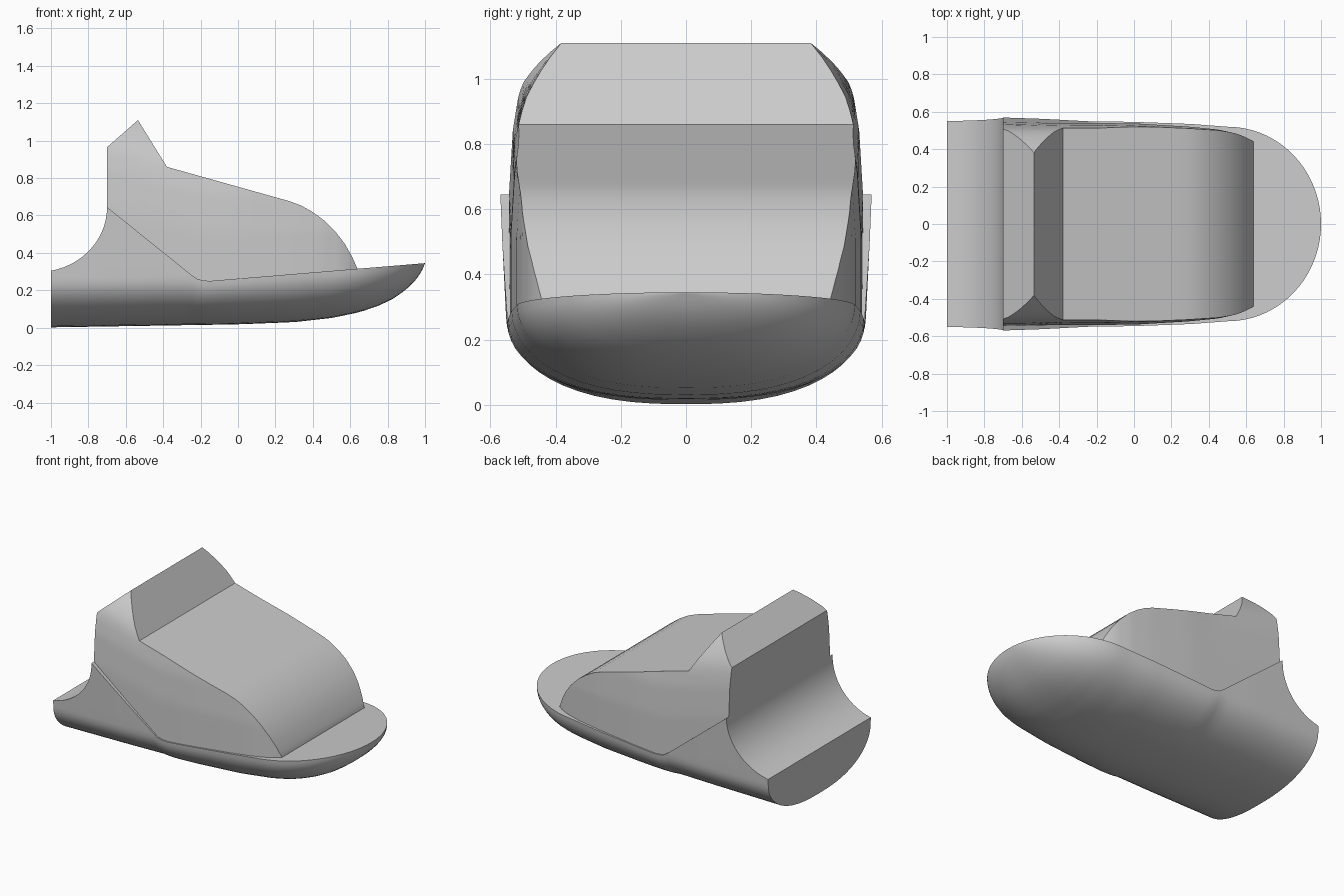
import bpy, bmesh, math

if "Cube" in bpy.data.objects:
    bpy.data.objects.remove(bpy.data.objects["Cube"])


def interp(table, x):
    """Linear lookup in a short list of (x, value) pairs."""
    if x <= table[0][0]:
        return table[0][1]
    for (x0, v0), (x1, v1) in zip(table, table[1:]):
        if x <= x1:
            return v0 + (v1 - v0) * (x - x0) / (x1 - x0)
    return table[-1][1]


def span(a, b, n):
    return [a + (b - a) * i / n for i in range(n)]


def loft(name, stations, half_section):
    """Skin mirrored half sections along x and cap both ends."""
    bm = bmesh.new()
    rings = []
    for x in stations:
        half = half_section(x)
        ring = half + [(-y, z) for y, z in reversed(half)]
        rings.append([bm.verts.new((x, y, z)) for y, z in ring])
    n = len(rings[0])
    for a, b in zip(rings, rings[1:]):
        for i in range(n):
            j = (i + 1) % n
            bm.faces.new((a[i], a[j], b[j], b[i]))
    bm.faces.new(rings[0])
    bm.faces.new(rings[-1])
    bmesh.ops.remove_doubles(bm, verts=bm.verts, dist=0.0003)
    bmesh.ops.recalc_face_normals(bm, faces=bm.faces)
    mesh = bpy.data.meshes.new(name)
    bm.to_mesh(mesh)
    bm.free()
    ob = bpy.data.objects.new(name, mesh)
    bpy.context.collection.objects.link(ob)
    bpy.ops.object.select_all(action='DESELECT')
    ob.select_set(True)
    bpy.context.view_layer.objects.active = ob
    bpy.ops.object.shade_smooth_by_angle(angle=math.radians(25))
    return ob


# Hull: rounded keel, scooped tail, dipping waist and raised nose
KEEL = [(-1, 0.002), (0, 0.018), (0.3, 0.03), (0.5, 0.052), (0.65, 0.083),
        (0.75, 0.117), (0.83, 0.155), (0.9, 0.205), (0.95, 0.255),
        (0.98, 0.298), (1, 0.344)]
DECK = [(-0.7, 0.645), (-0.25, 0.283), (-0.22, 0.262), (-0.19, 0.253),
        (-0.15, 0.25), (1, 0.345)]
BEAM = [(-1, 0.548), (-0.5, 0.552), (0, 0.546), (0.3, 0.535), (0.5, 0.52)]


def deck(x):
    if x < -0.7:
        u = min(1, (x + 1.07) / 0.37)
        return 0.645 - 0.347 * math.sqrt(1 - u * u)
    return interp(DECK, x)


def beam(x):
    if x > 0.5:
        return 0.52 * math.sqrt(max(0, 1 - ((x - 0.5) / 0.5) ** 2))
    return interp(BEAM, x)


def hull_section(x):
    low, top, w = interp(KEEL, x), deck(x), beam(x)
    depth = min(0.26, top - low)
    pts = []
    for i in range(15):
        a = math.pi / 2 * i / 14
        pts.append((w * math.sin(a) ** 0.8, low + depth * (1 - math.cos(a))))
    for i in range(1, 5):
        rise = (top - low - depth) * i / 4
        pts.append((w + 0.05 * rise, low + depth + rise))
    return pts


tail = [-1.07 + 0.37 * math.sin(a) for a in span(math.asin(0.07 / 0.37), math.pi / 2, 14)]
nose = [0.5 + 0.5 * math.sin(math.pi / 2 * i / 18) for i in range(19)]
loft("hull", tail + span(-0.7, -0.25, 8) + [-0.25, -0.22, -0.19]
     + span(-0.15, 0.5, 10) + nose, hull_section)

# Cabin: sloped rear roof, raked windscreen and long rounded bonnet
ROOF = [(-0.7, 0.965), (-0.535, 1.11), (-0.38, 0.86), (0.28, 0.675),
        (0.34, 0.652), (0.4, 0.618), (0.46, 0.574), (0.52, 0.515),
        (0.57, 0.45), (0.61, 0.38), (0.64, 0.312)]
SIDE = [(-0.7, 0.543), (0, 0.538), (0.3, 0.52), (0.45, 0.505),
        (0.55, 0.483), (0.6, 0.463), (0.64, 0.44)]
TUCK = [(0.6, 0), (0.8, 0.012), (0.9, 0.028), (0.96, 0.046),
        (1.02, 0.083), (1.07, 0.122), (1.11, 0.16)]


def cabin_section(x):
    top = interp(ROOF, x)
    low = min(deck(x) - 0.015, top - 0.01)
    pts = []
    for i in range(17):
        z = low + (top - low) * i / 16
        shift = 0.25 * (min(x, -0.2) + 0.535)
        pts.append((interp(SIDE, x) - interp(TUCK, z + shift), z))
    return pts


loft("cabin", span(-0.7, -0.535, 6) + span(-0.535, -0.38, 6)
     + span(-0.38, 0.28, 10) + span(0.28, 0.52, 8)
     + [0.52, 0.545, 0.57, 0.59, 0.61, 0.625, 0.64], cabin_section)
